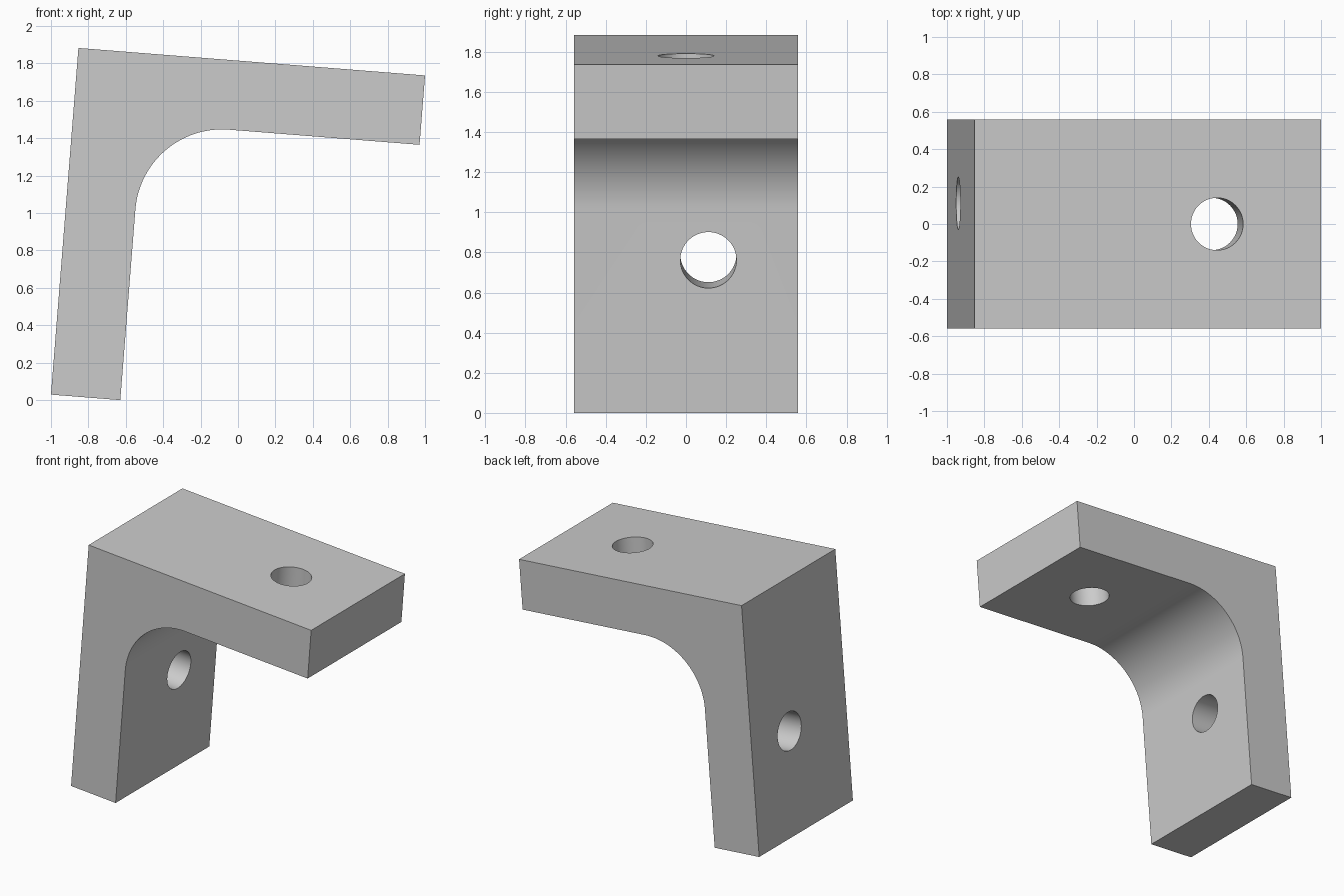
import bpy, bmesh, math
from mathutils import Matrix, Vector

if "Cube" in bpy.data.objects:
    bpy.data.objects.remove(bpy.data.objects["Cube"], do_unlink=True)

TILT = math.radians(4.53)
ARM = 2 / (math.cos(TILT) + math.sin(TILT))   # arm length that spans two units once tilted
THICK = ARM / 5
WIDTH = ARM * 0.6
FILLET = ARM / 4
HOLE = 0.14
STEPS = 32

grey = bpy.data.materials.new("light grey")
grey.use_nodes = True
grey.diffuse_color = (0.6, 0.6, 0.6, 1)
grey.node_tree.nodes["Principled BSDF"].inputs["Base Color"].default_value = (0.6, 0.6, 0.6, 1)


def add_object(name, bm):
    bmesh.ops.recalc_face_normals(bm, faces=bm.faces)
    mesh = bpy.data.meshes.new(name)
    bm.to_mesh(mesh)
    bm.free()
    obj = bpy.data.objects.new(name, mesh)
    bpy.context.collection.objects.link(obj)
    mesh.materials.append(grey)
    return obj


# Bracket: L profile with a rounded inner corner, extruded across its width
centre = THICK + FILLET
profile = [(0, 0), (ARM, 0), (ARM, -THICK)]
for i in range(STEPS + 1):
    a = math.pi / 2 * (1 + i / STEPS)
    profile.append((centre + FILLET * math.cos(a), -centre + FILLET * math.sin(a)))
profile += [(THICK, -ARM), (0, -ARM)]

bm = bmesh.new()
face = bm.faces.new([bm.verts.new((x, -WIDTH / 2, z)) for x, z in profile])
extruded = bmesh.ops.extrude_face_region(bm, geom=[face])["geom"]
bmesh.ops.translate(bm, vec=(0, WIDTH, 0),
                    verts=[v for v in extruded if isinstance(v, bmesh.types.BMVert)])
bracket = add_object("angle_bracket", bm)


# Bolt holes: one centred in the top arm, one offset in the upright arm
def drill(name, location, rotation):
    bm = bmesh.new()
    bmesh.ops.create_cone(bm, cap_ends=True, segments=64, radius1=HOLE, radius2=HOLE,
                          depth=THICK * 2,
                          matrix=Matrix.Translation(location) @ rotation)
    cutter = add_object(name, bm)
    cutter.hide_render = True
    cut = bracket.modifiers.new(name, "BOOLEAN")
    cut.operation = "DIFFERENCE"
    cut.solver = "EXACT"
    cut.object = cutter
    bpy.context.view_layer.objects.active = bracket
    bpy.ops.object.modifier_apply(modifier=cut.name)
    bpy.data.objects.remove(cutter, do_unlink=True)


drill("top_hole", Vector((ARM * 0.7, 0, -THICK / 2)), Matrix.Identity(4))
drill("upright_hole", Vector((THICK / 2, WIDTH / 10, -1.095)),
      Matrix.Rotation(math.pi / 2, 4, "Y"))

# Tilt the bracket and stand its lowest edge on the ground
corner = Vector((-1 + ARM * math.sin(TILT), 0,
                 ARM * math.cos(TILT) + THICK * math.sin(TILT)))
bracket.data.transform(Matrix.Translation(corner) @ Matrix.Rotation(TILT, 4, "Y"))

# Smooth the fillet and hole walls, keep the other edges sharp
bpy.ops.object.select_all(action="DESELECT")
bracket.select_set(True)
bpy.context.view_layer.objects.active = bracket
bpy.ops.object.shade_smooth_by_angle(angle=math.radians(30))
